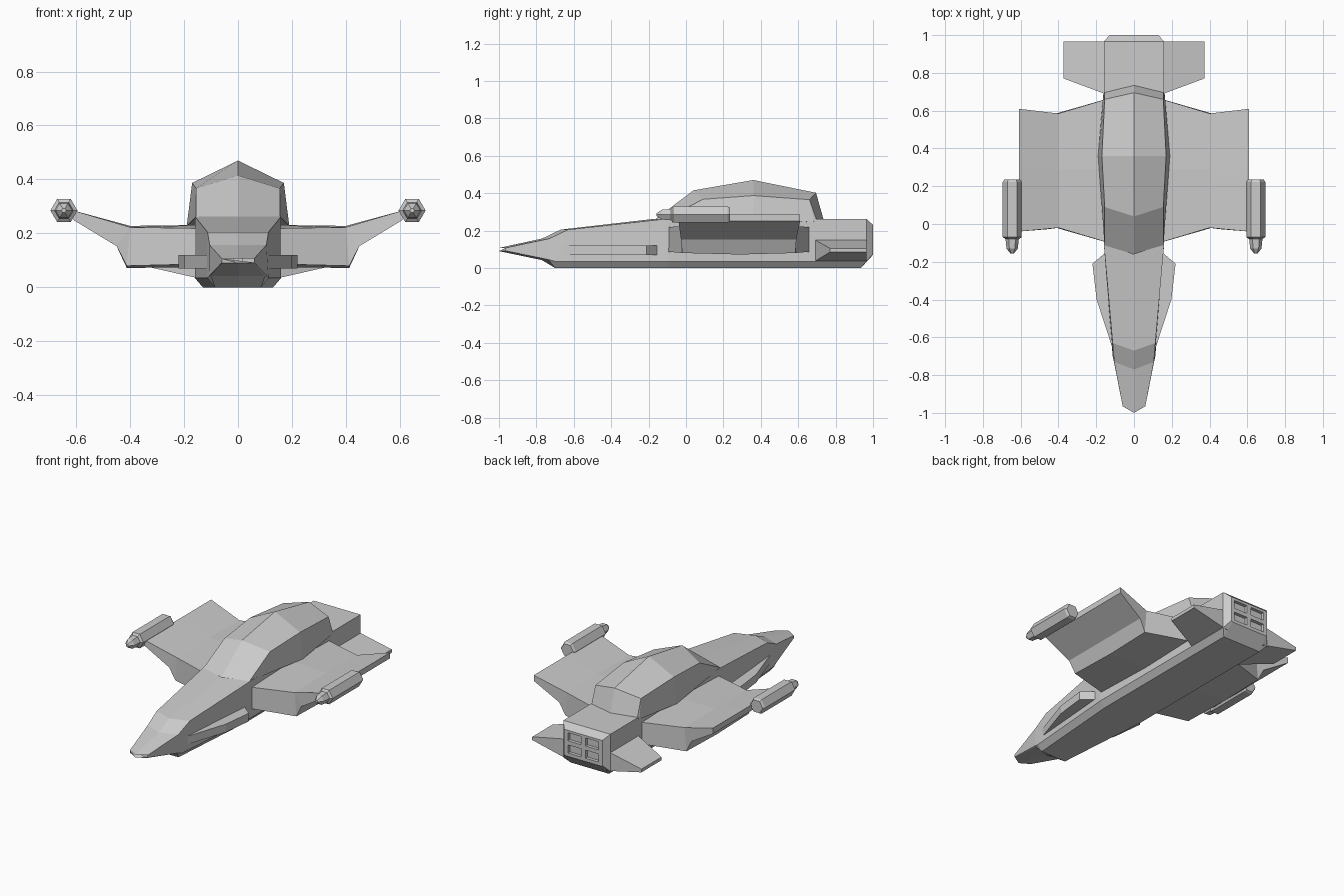
import bpy, bmesh
from math import cos, sin, pi

if "Cube" in bpy.data.objects:
    bpy.data.objects.remove(bpy.data.objects["Cube"])


def loft(name, rings, mirror=False, caps=None):
    """Skin equal-length closed rings; caps = index lists for the end faces."""
    bm = bmesh.new()
    vr = [[bm.verts.new(p) for p in r] for r in rings]
    n = len(rings[0])
    for a, b in zip(vr, vr[1:]):
        for i in range(n):
            j = (i + 1) % n
            bm.faces.new((a[i], a[j], b[j], b[i]))
    for r in (vr[0], vr[-1]):
        for c in caps or [range(n)]:
            bm.faces.new([r[i] for i in c])
    bmesh.ops.remove_doubles(bm, verts=bm.verts, dist=0.0005)
    bmesh.ops.recalc_face_normals(bm, faces=bm.faces)
    me = bpy.data.meshes.new(name)
    bm.to_mesh(me)
    bm.free()
    ob = bpy.data.objects.new(name, me)
    bpy.context.collection.objects.link(ob)
    if mirror:
        m = ob.modifiers.new("mirror", 'MIRROR')
        m.use_clip = False
        m.use_mirror_merge = False
    return ob


def full_ring(half):
    """Half profile running from top centre to bottom centre, mirrored in x."""
    return half + [(-x, y, z) for x, y, z in reversed(half) if x > 0]


# Hull: y centre, y side, y low, half width, z top, z low, bottom half width, z bottom
hull_stations = [
    (-1.0, -.965, -.965, .06, .107, .092, .058, .09),
    (-.77, -.73, -.735, .105, .157, .045, .10, .042),
    (-.67, -.63, -.70, .113, .205, .035, .085, 0),
    (-.165, -.10, -.10, .16, .263, .035, .13, 0),
    (.935, .965, .965, .16, .263, .035, .13, 0),
    (1.0, 1.0, 1.0, .13, .23, .075, .12, .07),
]
rings = []
for k, (yc, ys, yl, w, zt, zl, wb, zb) in enumerate(hull_stations):
    yb = yl - .03 if k == 4 else yl
    rings.append(full_ring([(0, ys if k == 4 else yc, zt), (w, ys, zt), (w, yl, zl),
                            (wb, yb, zb), (0, yc if k < 2 else yb, zb)]))
hull = loft("hull", rings)

# Four recessed exhaust windows in the tail
for sx in (-1, 1):
    for z in (.115, .19):
        bpy.ops.mesh.primitive_cube_add(size=1, location=(sx * .06, 1.0, z))
        cutter = bpy.context.object
        cutter.name = "exhaust_cutter"
        cutter.scale = (.09, .04, .05)
        cutter.hide_render = True
        cutter.display_type = 'WIRE'
        b = hull.modifiers.new("exhaust", 'BOOLEAN')
        b.operation = 'DIFFERENCE'
        b.object = cutter

# Canopy: ridge, eave and base points at each station
canopy_stations = [
    ((-.165, .26), (.156, -.115, .26), (.156, -.115, .26)),
    ((.04, .415), (.155, .09, .367), (.168, .06, .25)),
    ((.36, .47), (.17, .36, .387), (.19, .36, .228)),
    ((.695, .402), (.155, .66, .365), (.163, .685, .25)),
    ((.735, .26), (.156, .697, .26), (.156, .697, .26)),
]
loft("canopy", [full_ring([(0, *r), e, b, (0, b[1], b[2] - .01)])
                for r, e, b in canopy_stations])

# Wings: front profile (x, z) with front and rear y for each point
wing = [(.1, .088, -.11, .675), (.412, .08, -.02, .585), (.45, .153, -.027, .59),
        (.61, .25, -.04, .61), (.61, .285, -.04, .61), (.4, .223, -.02, .585),
        (.1, .218, -.11, .675)]
lift = (-.012, -.008, 0, 0, 0, .005, .014)
loft("wing", [[(x, f, z) for x, z, f, r in wing],
              [(x, .29, z + d) for (x, z, f, r), d in zip(wing, lift)],
              [(x, r, z) for x, z, f, r in wing]],
     mirror=True, caps=[(0, 1, 5, 6), (1, 2, 5), (2, 3, 4, 5)])

# Tail fins
loft("tail_fin", [[(.13, .68, .03), (.13, .965, .03), (.13, .965, .155), (.13, .68, .155)],
                  [(.372, .77, .085), (.372, .965, .085), (.372, .965, .105), (.372, .77, .105)]],
     mirror=True)

# Cheek intakes beside the nose
cheek = [(.10, -.70), (.198, -.40), (.22, -.21), (.155, -.155), (.12, -.3)]
loft("cheek_intake", [[(x, y, z) for x, y in cheek] for z in (.07, .12)], mirror=True)

# Six-sided wingtip cannons
cannon = [(.235, .042), (.222, .05), (-.07, .05), (-.08, .035), (-.13, .03), (-.157, .009)]
loft("wingtip_cannon", [[(.645 + r * cos(i * pi / 3), y, .285 + r * sin(i * pi / 3))
                         for i in range(6)] for y, r in cannon], mirror=True)
